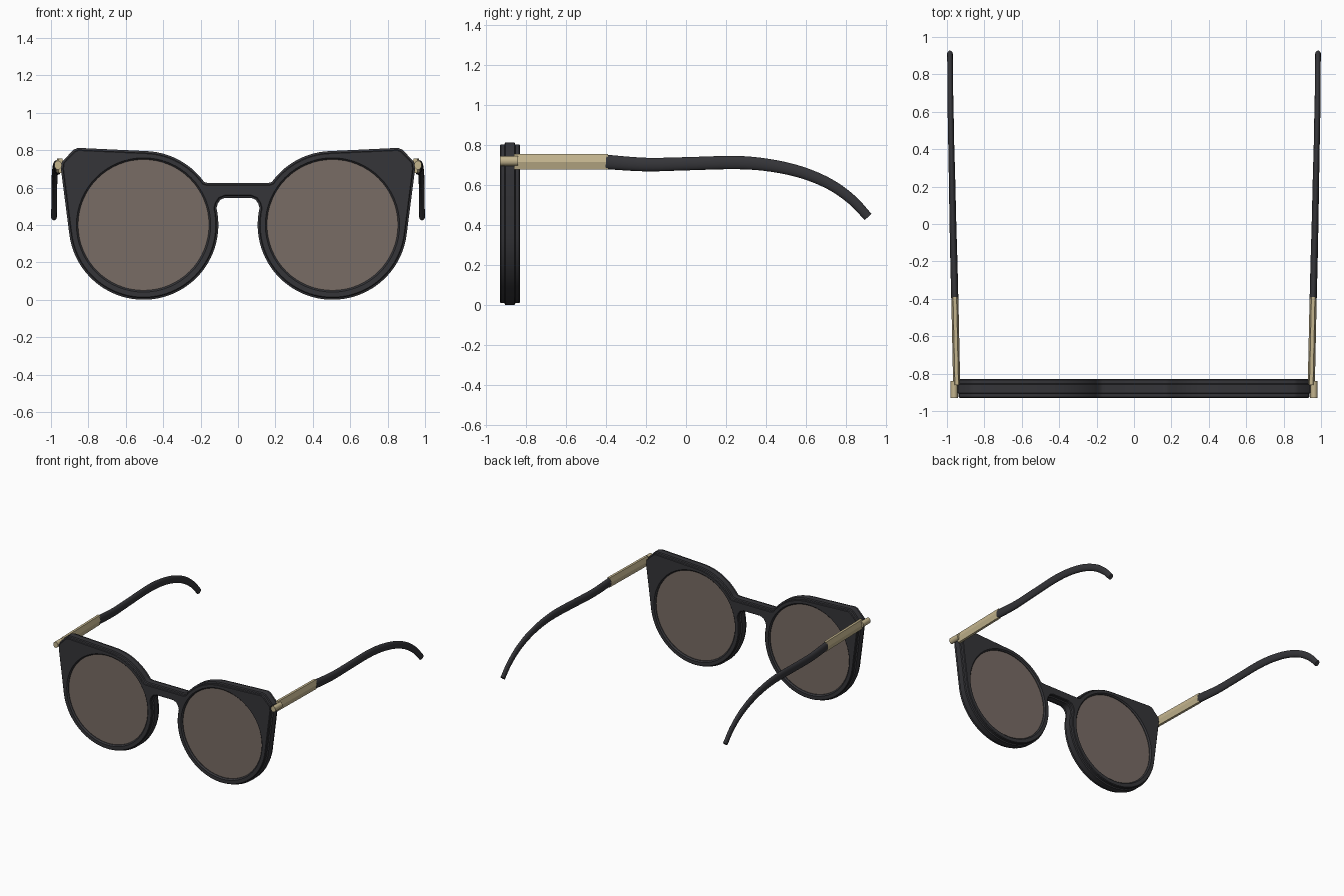
import bpy, bmesh
from math import sin, cos, radians, tau, atan2
from mathutils import Vector

if "Cube" in bpy.data.objects:
    bpy.data.objects.remove(bpy.data.objects["Cube"])


def material(name, color):
    m = bpy.data.materials.new(name)
    m.diffuse_color = color
    m.use_nodes = True
    m.node_tree.nodes["Principled BSDF"].inputs["Base Color"].default_value = m.diffuse_color
    return m


BLACK = material("black_acetate", (0.035, 0.035, 0.04, 1))
GOLD = material("pale_gold", (0.55, 0.46, 0.27, 1))
TINT = material("brown_tint", (0.19, 0.15, 0.13, 0.85))


def finish(name, bm, mat, angle=35):
    bmesh.ops.recalc_face_normals(bm, faces=bm.faces)
    me = bpy.data.meshes.new(name)
    bm.to_mesh(me)
    bm.free()
    me.materials.append(mat)
    ob = bpy.data.objects.new(name, me)
    bpy.context.collection.objects.link(ob)
    bpy.ops.object.select_all(action='DESELECT')
    ob.select_set(True)
    bpy.context.view_layer.objects.active = ob
    bpy.ops.object.shade_smooth_by_angle(angle=radians(angle))
    return ob


def arc(cx, cz, r, a0, a1, n):
    return [(cx + r * cos(radians(a0 + (a1 - a0) * i / n)),
             cz + r * sin(radians(a0 + (a1 - a0) * i / n))) for i in range(n + 1)]


def inset(pts, d):
    """Mitred inward offset of a clockwise outline."""
    out = []
    for i, p in enumerate(pts):
        p = Vector(p)
        a = (p - Vector(pts[i - 1])).normalized()
        b = (Vector(pts[(i + 1) % len(pts)]) - p).normalized()
        na, nb = Vector((a.y, -a.x)), Vector((b.y, -b.x))
        out.append(p + (na + nb) * d / (1 + na.dot(nb)))
    return out


def bridge(bm, rings):
    for r, s in zip(rings, rings[1:]):
        for i in range(len(r)):
            j = (i + 1) % len(r)
            bm.faces.new((r[i], r[j], s[j], s[i]))


def ring(bm, pts, y):
    return [bm.verts.new((x, y, z)) for x, z in pts]


def tube(name, stations, sides, mat, angle=35):
    """Elliptical sweep; stations are (x, y, z, half width, half height)."""
    bm = bmesh.new()
    rings = []
    for i, (x, y, z, w, h) in enumerate(stations):
        p, q = stations[max(i - 1, 0)], stations[min(i + 1, len(stations) - 1)]
        t = atan2(q[2] - p[2], q[1] - p[1])
        rings.append([bm.verts.new((x + w * cos(a), y - h * sin(a) * sin(t),
                                    z + h * sin(a) * cos(t)))
                      for a in (tau * k / sides for k in range(sides))])
    bridge(bm, rings)
    bm.faces.new(rings[0])
    bm.faces.new(rings[-1])
    return finish(name, bm, mat, angle)


def smooth_path(pts, n):
    """Catmull-Rom interpolation of the stations."""
    P = [Vector(p) for p in pts]
    P = [2 * P[0] - P[1]] + P + [2 * P[-1] - P[-2]]
    out = []
    for a, b, c, d in zip(P, P[1:], P[2:], P[3:]):
        for k in range(n):
            t = k / n
            out.append(0.5 * (2 * b + (c - a) * t + (2 * a - 5 * b + 4 * c - d) * t * t
                              + (3 * b - a - 3 * c + d) * t ** 3))
    return out + [P[-2]]


# Front frame: rounded rims with clipped upper corners and a stepped edge
CX, CZ, R = 0.505, 0.40, 0.40
half = [(0.165, 0.625)] + arc(CX, CZ - 0.005, R, 144, 93, 14)
half += [(0.855, 0.812), (0.878, 0.803), (0.942, 0.737), (0.947, 0.70)]
half += arc(CX, CZ, R, -8, -193, 48)
half += [(0.108, 0.515), (0.094, 0.535), (0.07, 0.545)]
outline = half + [(-x, z) for x, z in reversed(half)]
profile = [(-0.93, 0.014), (-0.925, 0.009), (-0.907, 0.009), (-0.903, 0.0),
           (-0.857, 0.0), (-0.853, 0.009), (-0.835, 0.009), (-0.83, 0.014)]
bm = bmesh.new()
walls = [[ring(bm, inset(outline, d), y) for y, d in profile]]
for s in (-1, 1):
    walls.append([ring(bm, arc(s * CX, CZ, r, 0, 354.375, 63), y)
                  for y, r in ((-0.93, 0.359), (-0.92, 0.35), (-0.84, 0.35), (-0.83, 0.359))])
for w in walls:
    bridge(bm, w)
for k in (0, -1):
    edges = [bm.edges.get((w[k][i - 1], w[k][i])) for w in walls for i in range(len(w[k]))]
    bmesh.ops.triangle_fill(bm, edges=edges, use_beauty=True)
finish("front_frame", bm, BLACK)

ARM = [(0.958, -0.40, 0.715, 0.019, 0.036), (0.963, -0.20, 0.702, 0.019, 0.034),
       (0.968, 0.0, 0.706, 0.018, 0.033), (0.973, 0.25, 0.712, 0.017, 0.033),
       (0.977, 0.42, 0.698, 0.016, 0.031), (0.980, 0.58, 0.662, 0.016, 0.029),
       (0.982, 0.72, 0.603, 0.015, 0.027), (0.983, 0.83, 0.525, 0.015, 0.025),
       (0.984, 0.91, 0.440, 0.015, 0.023)]

for s, side in ((-1, "left"), (1, "right")):
    # Tinted lens
    bm = bmesh.new()
    faces = [ring(bm, arc(s * CX, CZ, 0.352, 0, 354.375, 63), y) for y in (-0.915, -0.845)]
    bridge(bm, faces)
    for f in faces:
        bm.faces.new(f)
    finish(side + "_lens", bm, TINT)
    # Hinge barrel on the frame corner
    tube(side + "_hinge", [(s * 0.962, -0.93, 0.72, 0.02, 0.024),
                           (s * 0.962, -0.84, 0.72, 0.02, 0.024)], 16, GOLD)
    # Six-sided metal temple bar
    tube(side + "_temple_bar", [(s * 0.948, -0.86, 0.716, 0.019, 0.044),
                                (s * 0.958, -0.39, 0.716, 0.019, 0.044)], 6, GOLD, 20)
    # Curved ear piece
    tube(side + "_ear_piece", smooth_path([(s * p[0],) + p[1:] for p in ARM], 5), 20, BLACK)
